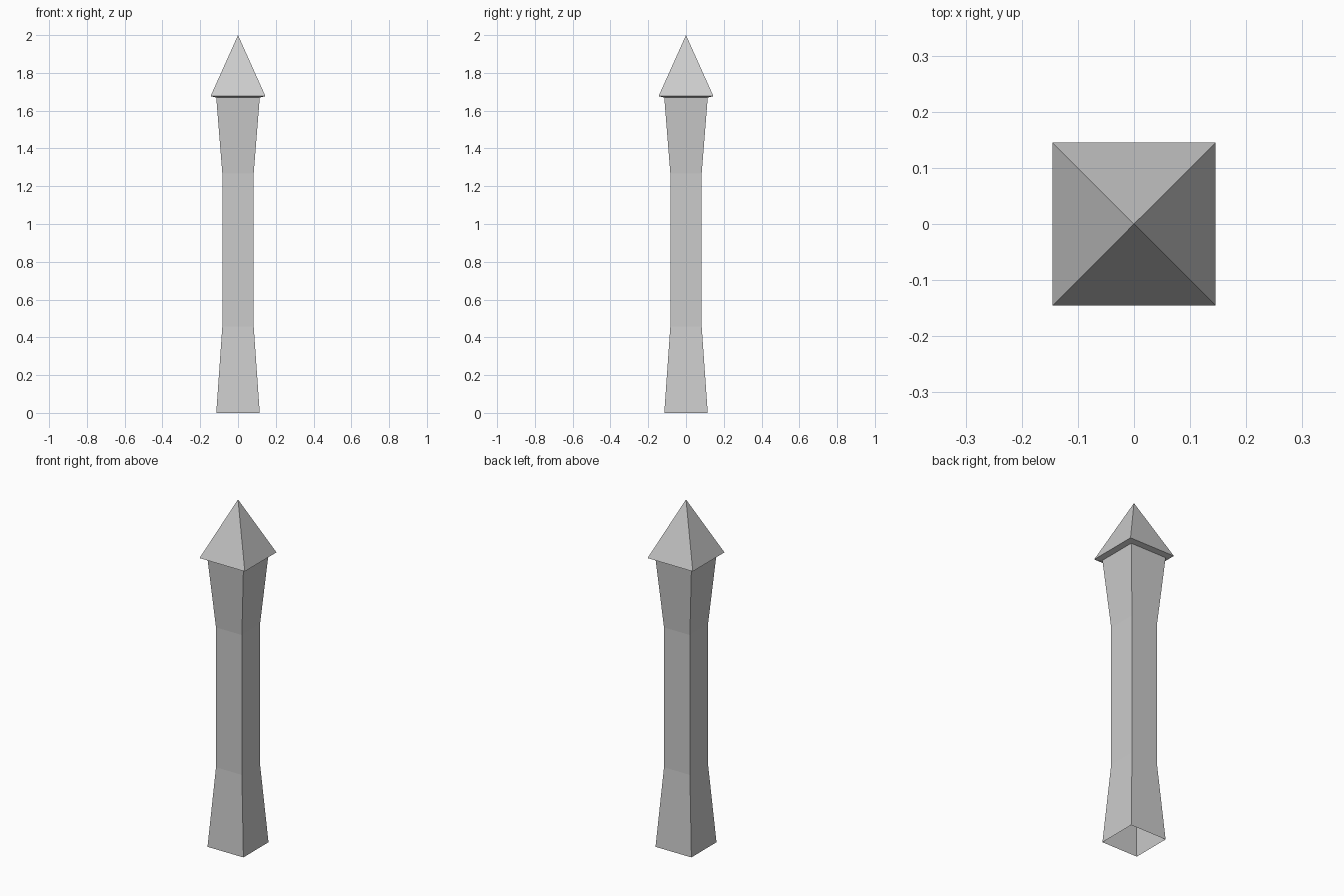
import bpy, bmesh

if "Cube" in bpy.data.objects:
    bpy.data.objects.remove(bpy.data.objects["Cube"])


def square_loft(name, profile, tip=None):
    """Skin square rings given as (half_width, z); optionally close to a point."""
    bm = bmesh.new()
    rings = [[bm.verts.new((sx * h, sy * h, z))
              for sx, sy in ((-1, -1), (1, -1), (1, 1), (-1, 1))]
             for h, z in profile]
    for lo, hi in zip(rings, rings[1:]):
        for i in range(4):
            j = (i + 1) % 4
            bm.faces.new((lo[i], lo[j], hi[j], hi[i]))
    if tip is not None:
        apex = bm.verts.new((0, 0, tip))
        for i in range(4):
            bm.faces.new((rings[-1][i], rings[-1][(i + 1) % 4], apex))
    mesh = bpy.data.meshes.new(name)
    bm.to_mesh(mesh)
    bm.free()
    obj = bpy.data.objects.new(name, mesh)
    bpy.context.collection.objects.link(obj)
    return obj


# Waisted square shaft, open at the base
square_loft("post_shaft", [(0.115, 0), (0.083, 0.457), (0.083, 1.268), (0.115, 1.669)])

# Pyramid cap with a slightly sloped overhanging underside
square_loft("post_cap", [(0.115, 1.669), (0.145, 1.677)], tip=2.0)
